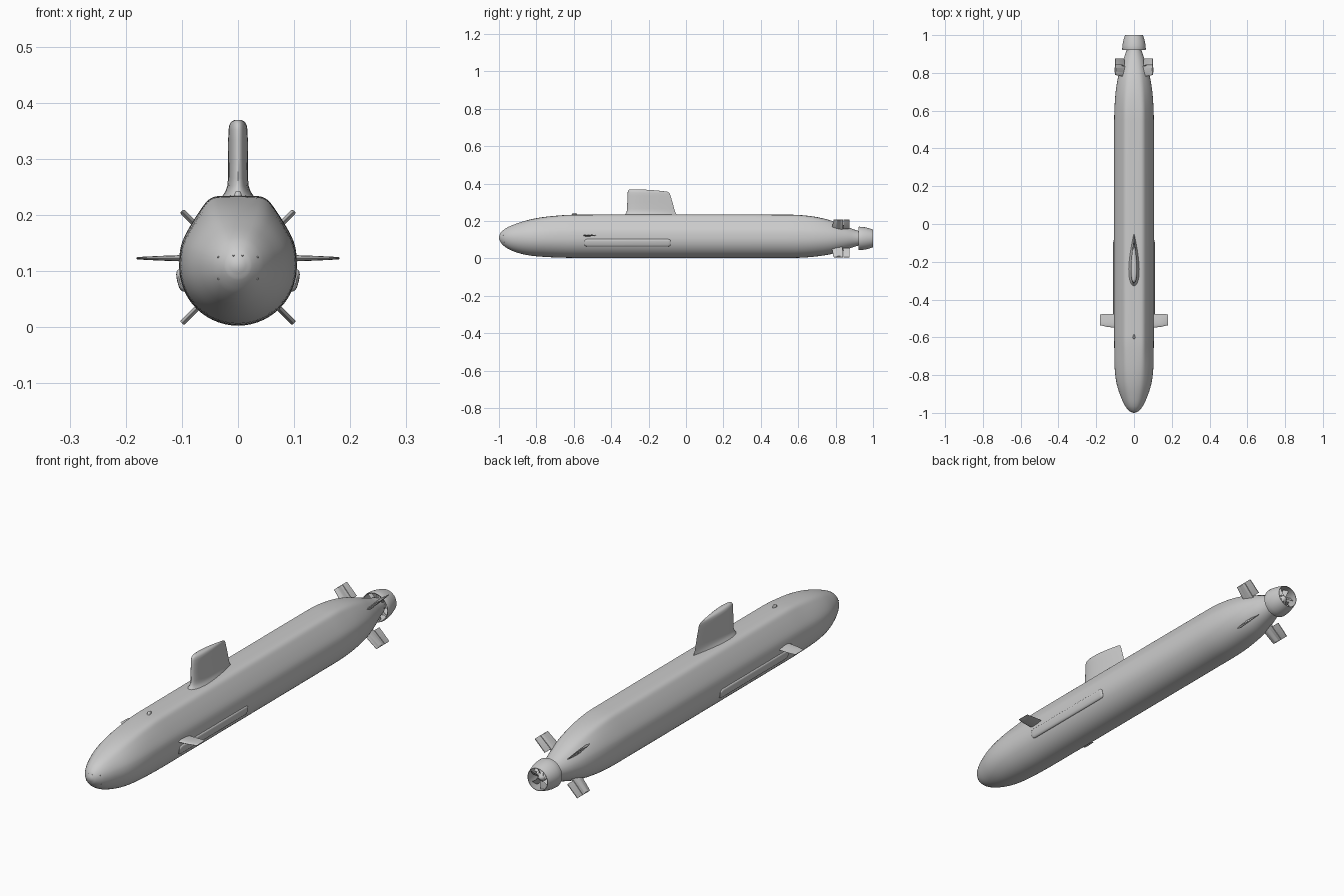
import bpy, bmesh
from math import sin, cos, pi, sqrt, radians
from mathutils import Vector, Matrix

if "Cube" in bpy.data.objects:
    bpy.data.objects.remove(bpy.data.objects["Cube"])

AXIS = 0.108


def loft(name, rings, closed=False, angle=35):
    """Skin a list of equal-length closed rings, capped unless closed in a loop."""
    bm = bmesh.new()
    vs = [[bm.verts.new(p) for p in r] for r in rings]
    n = len(rings[0])
    for i in range(len(vs) if closed else len(vs) - 1):
        a, b = vs[i], vs[(i + 1) % len(vs)]
        for j in range(n):
            bm.faces.new((a[j], a[(j + 1) % n], b[(j + 1) % n], b[j]))
    if not closed:
        bm.faces.new(vs[0])
        bm.faces.new(vs[-1])
    bmesh.ops.recalc_face_normals(bm, faces=bm.faces)
    me = bpy.data.meshes.new(name)
    bm.to_mesh(me)
    bm.free()
    ob = bpy.data.objects.new(name, me)
    bpy.context.collection.objects.link(ob)
    bpy.ops.object.select_all(action='DESELECT')
    ob.select_set(True)
    bpy.context.view_layer.objects.active = ob
    bpy.ops.object.shade_smooth_by_angle(angle=radians(angle))
    return ob


def spline(rows, steps):
    """Catmull-Rom through table rows."""
    rows = [Vector(r) for r in rows]
    out = []
    for i in range(len(rows) - 1):
        p1, p2 = rows[i], rows[i + 1]
        p0, p3 = rows[max(i - 1, 0)], rows[min(i + 2, len(rows) - 1)]
        h = p2[0] - p1[0]
        m1 = (p2 - p0) * (h / (p2[0] - p0[0]))
        m2 = (p3 - p1) * (h / (p3[0] - p1[0]))
        for s in range(steps):
            t = s / steps
            out.append(p1 * (2*t**3 - 3*t*t + 1) + m1 * (t**3 - 2*t*t + t)
                       + p2 * (3*t*t - 2*t**3) + m2 * (t**3 - t*t))
    return out + [rows[-1]]


def foil(n=14):
    """Closed unit aerofoil: chord 0..1, half thickness 1."""
    half = []
    for i in range(n + 1):
        t = (1 - cos(pi * i / n)) / 2
        th = (2.969*sqrt(t) - 1.26*t - 3.516*t*t + 2.843*t**3 - 1.036*t**4) / 1.0
        half.append((t, th))
    return half + [(t, -th) for t, th in half[-2:0:-1]]


# Hull: casing-shaped section in the middle, round at both ends
stations = [(-0.9985, 0.010, 0.101, 0.121), (-0.99, 0.025, 0.084, 0.138),
            (-0.965, 0.046, 0.060, 0.160), (-0.92, 0.068, 0.037, 0.181),
            (-0.85, 0.091, 0.018, 0.204), (-0.77, 0.102, 0.009, 0.220),
            (-0.66, 0.1045, 0.004, 0.231), (-0.58, 0.105, 0.003, 0.234),
            (0.54, 0.105, 0.003, 0.234), (0.62, 0.103, 0.004, 0.231),
            (0.70, 0.097, 0.011, 0.221), (0.78, 0.084, 0.024, 0.201),
            (0.85, 0.064, 0.045, 0.174), (0.90, 0.046, 0.062, 0.154),
            (0.94, 0.034, 0.074, 0.142)]
deck = [(0, 1.0, 0.0), (0.12, 0.99, 0.17), (0.25, 0.94, 0.36), (0.42, 0.79, 0.60),
        (0.58, 0.61, 0.83), (0.68, 0.50, 0.94), (0.78, 0.36, 0.99), (1, 0.0, 1.0)]
deck = spline(deck, 3)


def hull_ring(y, w, lo, hi):
    k = max(0, min(1, (y + 1) / 0.35, (0.9 - y) / 0.3))
    mid = (AXIS + (lo + hi) / 2 * 0.0) if -0.8 < y < 0.8 else (AXIS if y > 0 else AXIS + 0.015 * (-y - 0.8))
    up = []
    for t, dx, dz in deck:
        a = t * pi / 2
        up.append((w * (cos(a) * (1 - k) + dx * k), mid + (hi - mid) * (sin(a) * (1 - k) + dz * k)))
    low = [(w * cos(a), mid + (mid - lo) * sin(a)) for a in [-pi / 2 + pi / 2 * i / 14 for i in range(14)]]
    right = low + up
    return [Vector((x, y, z)) for x, z in right] + [Vector((-x, y, z)) for x, z in right[-2:0:-1]]


rings = [hull_ring(*s) for s in spline(stations, 4)]
rings.insert(0, [Vector((p.x * 0.3, -1.0, 0.111 + (p.z - 0.111) * 0.3)) for p in rings[0]])
hull = loft("hull", rings, angle=50)

# Sail: stacked aerofoils with a flared foot and rounded top (z, front, back, half width)
sail = [(0.225, -0.335, -0.045, 0.034), (0.234, -0.328, -0.050, 0.028), (0.242, -0.321, -0.054, 0.0225),
        (0.252, -0.317, -0.059, 0.019), (0.265, -0.315, -0.063, 0.018), (0.30, -0.314, -0.072, 0.0178),
        (0.335, -0.313, -0.081, 0.0175), (0.352, -0.312, -0.085, 0.0172), (0.361, -0.310, -0.089, 0.0155),
        (0.367, -0.304, -0.095, 0.012), (0.3695, -0.295, -0.105, 0.007)]
srings = []
for z, f, b, w in sail:
    ring = []
    for t, s in foil(18):
        drop = 0.012 * t * t * max(0, (z - 0.30) / 0.07)
        ring.append(Vector((s * w, f + (b - f) * t, z - drop)))
    srings.append(ring)
loft("sail", srings, angle=45)

# Bow planes
for side, tag in ((1, "right"), (-1, "left")):
    rr = []
    for x, f, b, th in ((0.09, -0.55, -0.478, 0.006), (0.14, -0.545, -0.477, 0.0042),
                        (0.179, -0.536, -0.478, 0.0022), (0.181, -0.533, -0.480, 0.001)):
        rr.append([Vector((side * x, f + (b - f) * t, 0.123 + s * th)) for t, s in foil(10)])
    loft("bow_plane_" + tag, rr)

# Flank arrays: long low pads with rounded ends
for side, tag in ((1, "right"), (-1, "left")):
    rr = []
    for e, g in ((0, 0.55), (0.003, 0.78), (0.008, 0.93), (0.016, 1)):
        rr.append((-0.543 + e, g))
    rr += [(-0.082 - (y + 0.543), g) for y, g in rr[::-1]]
    pads = []
    tilt = radians(-13)
    for y, g in rr:
        ring = []
        for i in range(24):
            a = 2 * pi * i / 24
            c, s = cos(a), sin(a)
            n = 0.010 * g * abs(c) ** 0.7 * (1 if c > 0 else -1)
            v = 0.0205 * g * abs(s) ** 0.7 * (1 if s > 0 else -1)
            ring.append(Vector((side * (0.0985 + n * cos(tilt) - v * sin(tilt)), y,
                                0.084 + n * sin(tilt) + v * cos(tilt))))
        pads.append(ring)
    loft("flank_array_" + tag, pads)

# X-shaped stern fins, each with a hinged rudder behind a fixed front part
for i in range(4):
    rot = Matrix.Translation((0, 0, AXIS - 0.001)) @ Matrix.Rotation(pi / 4 + i * pi / 2, 4, 'Y')
    for part, lo, hi, roots in (("fin", 0.0, 0.60, (0.04, 0.139, 0.1415)),
                                ("rudder", 0.63, 1.0, (0.075, 0.139, 0.1415))):
        rr = []
        for r, sc in zip(roots, (1, 1, 0.6)):
            f = 0.775 + 0.014 * (r - 0.04) / 0.1
            chord = 0.875 - f
            half = [(lo + (hi - lo) * j / 10) for j in range(11)]
            half = [(t, 0.0052 * sc * max(0.12, min(1, sqrt(t / 0.22)) * (1 - max(0, t - 0.3) * 0.95)))
                    for t in half]
            prof = half + [(t, -s) for t, s in half[::-1]]
            rr.append([rot @ Vector((r, f + chord * t, s)) for t, s in prof])
        loft("stern_%s_%d" % (part, i + 1), rr)


def lathe(name, prof, closed, n=48):
    rr = [[Vector((r * cos(2*pi*i/n), y, AXIS - 0.001 + r * sin(2*pi*i/n))) for i in range(n)] for y, r in prof]
    return loft(name, rr, closed)


# Pump-jet duct and hub
lathe("propulsor_duct", [(0.922, 0.0585), (0.921, 0.061), (0.926, 0.0625), (0.945, 0.0615), (0.965, 0.058),
                         (0.985, 0.0525), (1.0, 0.0475), (1.0, 0.0455), (0.98, 0.050), (0.95, 0.0545)], True)
lathe("propulsor_hub", [(0.93, 0.037), (0.945, 0.031), (0.96, 0.024), (0.972, 0.017), (0.982, 0.008), (0.985, 0.002)], False)

# Rotor blades and stator vanes
for label, count, y0, pitch, chord, r1 in (("rotor_blade", 7, 0.968, 0.75, 0.024, 0.0505),
                                           ("stator_vane", 9, 0.936, -0.2, 0.018, 0.057)):
    for i in range(count):
        rot = Matrix.Translation((0, y0, AXIS - 0.001)) @ Matrix.Rotation(2 * pi * i / count, 4, 'Y')
        rr = []
        for t in (0, 0.33, 0.66, 1):
            r = 0.012 + (r1 - 0.012) * t
            tw = Matrix.Rotation(pitch * (1 + 0.3 * t), 4, 'X')
            rr.append([rot @ (Vector((r, 0, 0.006 * t * t)) + tw @ Vector((0, chord * (u - 0.5), s * 0.0012)))
                       for u, s in foil(6)])
        loft("%s_%d" % (label, i + 1), rr)

# Deck sonar fairing
rr = []
for z, sc in ((0.228, 1.15), (0.236, 1), (0.241, 0.8), (0.243, 0.5)):
    rr.append([Vector((s * 0.0065 * sc, -0.598 + 0.026 * sc * (t - 0.4), z)) for t, s in foil(8)])
loft("deck_sonar", rr, angle=60)

# Small nose sensors, dropped onto the hull surface
bpy.context.view_layer.update()
for i, (x, z) in enumerate(((0.035, 0.125), (0.008, 0.128), (0.035, 0.086))):
    for side in (1, -1):
        hit, p, nrm, _ = hull.ray_cast(Vector((side * x, -2, z)), Vector((0, 1, 0)))
        if hit:
            bpy.ops.mesh.primitive_uv_sphere_add(segments=8, ring_count=6, radius=0.0018, location=p)
            bpy.context.object.name = "nose_sensor_%d_%s" % (i + 1, "right" if side > 0 else "left")
